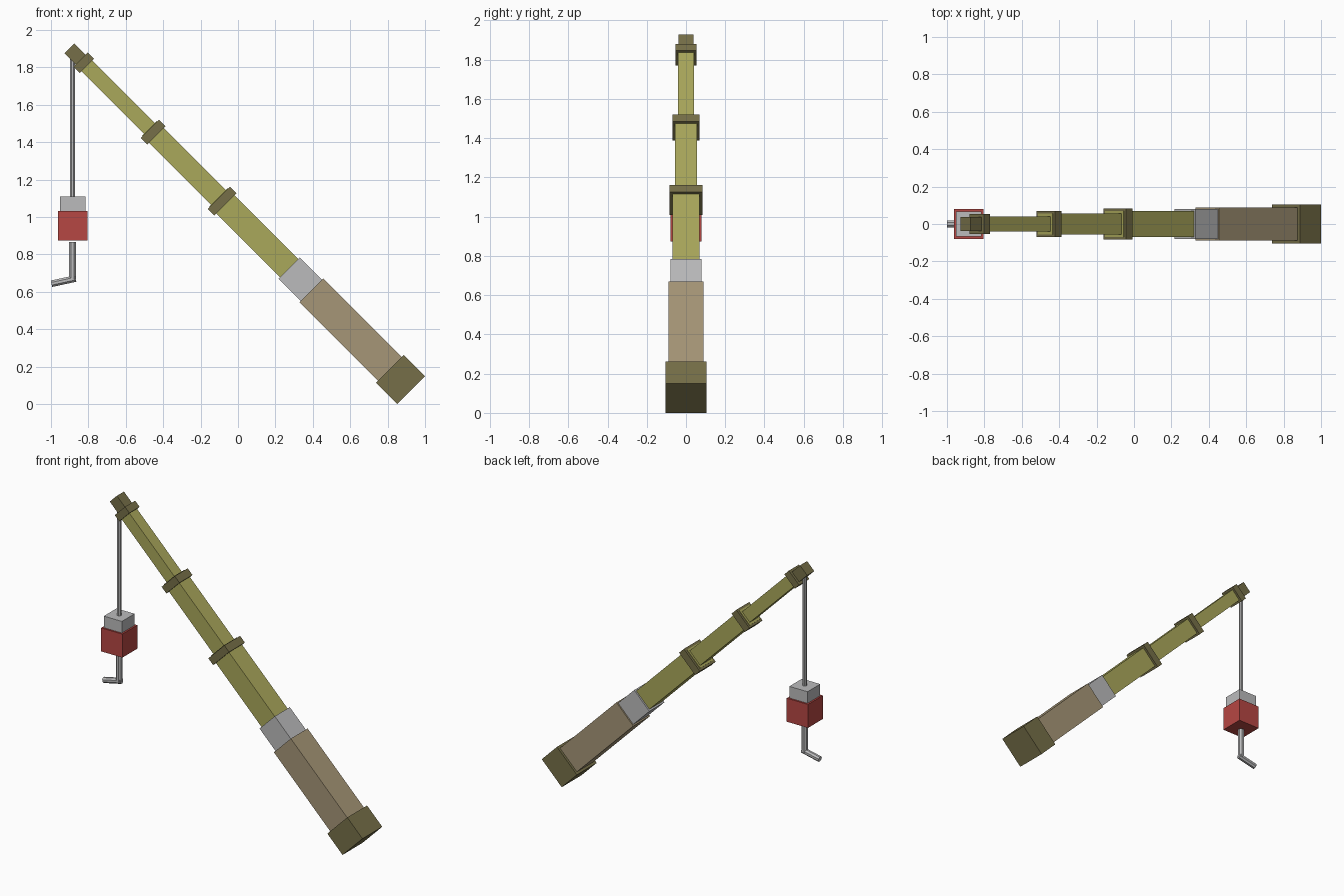
import bpy
import math
from mathutils import Matrix, Vector

cube = bpy.data.objects.get("Cube")
if cube:
    bpy.data.objects.remove(cube, do_unlink=True)


def make_material(name, rgb):
    linear = [((c / 255 + 0.055) / 1.055) ** 2.4 for c in rgb] + [1.0]
    mat = bpy.data.materials.new(name)
    mat.use_nodes = True
    mat.diffuse_color = linear
    bsdf = next(n for n in mat.node_tree.nodes if n.type == 'BSDF_PRINCIPLED')
    bsdf.inputs["Base Color"].default_value = linear
    return mat


green = make_material("boom green", (170, 168, 91))
olive = make_material("dark olive", (118, 111, 72))
tan = make_material("tan", (166, 150, 119))
grey = make_material("light grey", (187, 187, 188))
red = make_material("weight red", (182, 71, 67))

# Boom axis: rises at 45 degrees towards -x through ORIGIN
ORIGIN = Vector((0.5, 0, 0.5))
TILT = Matrix.Rotation(math.radians(-45), 4, 'Y')


def box(name, size, matrix, mat):
    bpy.ops.mesh.primitive_cube_add(size=1)
    obj = bpy.context.object
    obj.name = name
    obj.data.transform(Matrix.Diagonal((*size, 1)))
    obj.matrix_world = matrix
    obj.data.materials.append(mat)
    return obj


def boom_part(name, start, end, width, mat):
    """Square section between two distances along the boom axis."""
    centre = ORIGIN + TILT @ Vector((0, 0, (start + end) / 2))
    return box(name, (width, width, end - start),
               Matrix.Translation(centre) @ TILT, mat)


def rod(name, a, b, radius, mat):
    """Eight-sided rod between two points."""
    a, b = Vector(a), Vector(b)
    bpy.ops.mesh.primitive_cylinder_add(vertices=8, radius=radius,
                                        depth=(b - a).length)
    obj = bpy.context.object
    obj.name = name
    turn = (b - a).to_track_quat('Z', 'Y').to_matrix().to_4x4()
    spin = Matrix.Rotation(math.radians(22.5), 4, 'Z')
    obj.matrix_world = Matrix.Translation((a + b) / 2) @ turn @ spin
    obj.data.materials.append(mat)
    return obj


# Telescoping boom, from foot to tip
boom_part("base_block", -0.602, -0.442, 0.21, olive)
boom_part("outer_sleeve", -0.46, 0.152, 0.178, tan)
boom_part("inner_sleeve", 0.13, 0.321, 0.16, grey)
boom_part("lower_boom", 0.30, 0.856, 0.138, green)
boom_part("lower_collar", 0.802, 0.852, 0.168, olive)
boom_part("middle_boom", 0.83, 1.378, 0.110, green)
boom_part("middle_collar", 1.324, 1.374, 0.138, olive)
boom_part("upper_boom", 1.35, 1.88, 0.080, green)
boom_part("upper_collar", 1.85, 1.897, 0.108, olive)
boom_part("tip_block", 1.87, 1.982, 0.075, olive)

# Hanging cable, weight and hook
X = -0.884
rod("cable", (X, 0, 1.09), (X, 0, 1.87), 0.0145, grey)
box("weight_cap", (0.135, 0.135, 0.09),
    Matrix.Translation((X, 0, 1.065)), grey)
box("weight", (0.158, 0.158, 0.158),
    Matrix.Translation((X, 0, 0.953)), red)
rod("hook_shank", (X, 0, 0.665), (X, 0, 0.866), 0.0205, grey)
rod("hook_toe", (X + 0.016, 0, 0.671), (-0.997, 0, 0.643), 0.019, grey)
